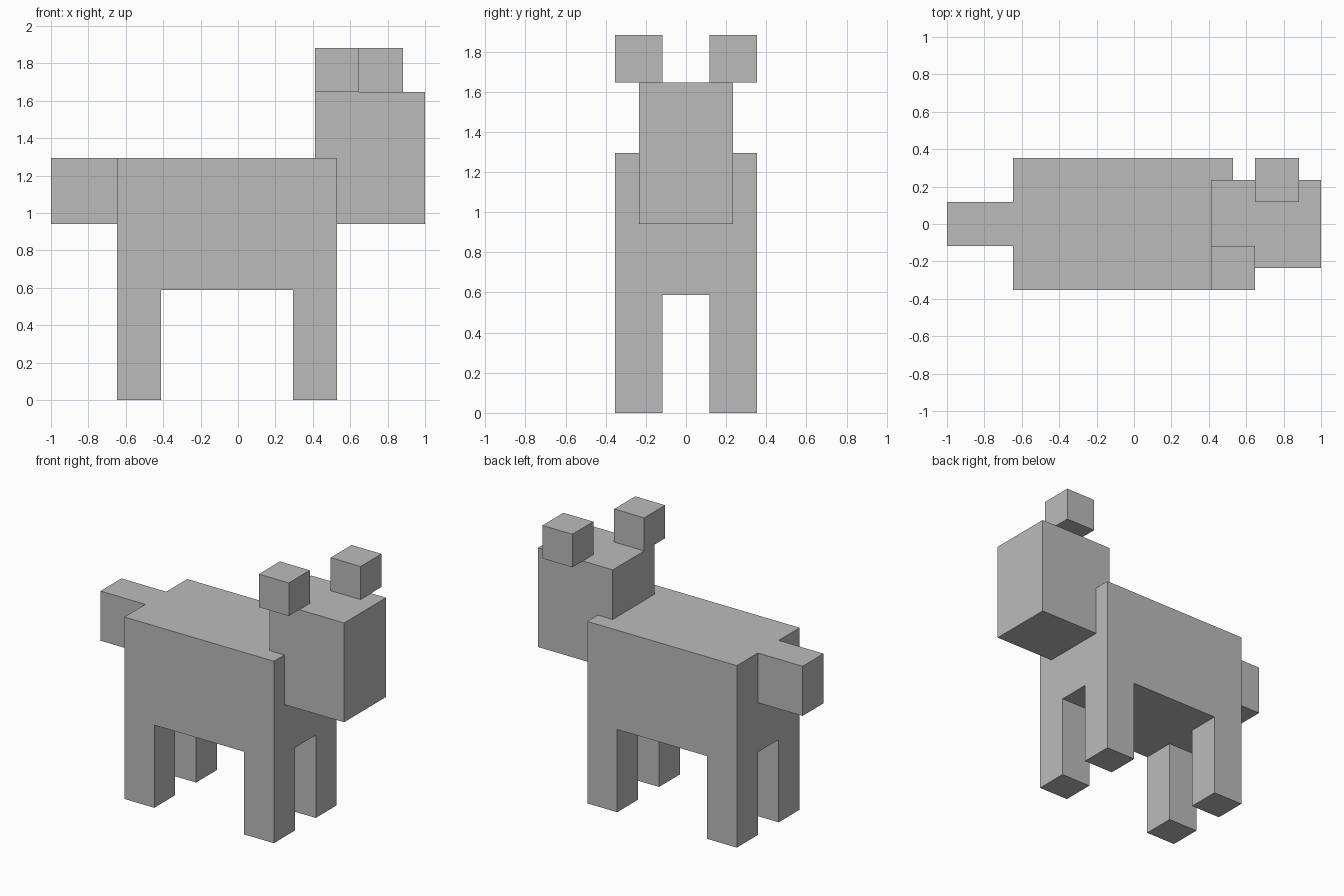
import bpy
import bmesh
from mathutils import Vector

default = bpy.data.objects.get("Cube")
if default:
    bpy.data.objects.remove(default, do_unlink=True)

U = 2 / 17  # one block unit; the animal is 17 units long

# Single grey material
grey = bpy.data.materials.new("plain_grey")
grey.use_nodes = True
colour = (0.5, 0.5, 0.5, 1.0)
grey.diffuse_color = colour
bsdf = next(n for n in grey.node_tree.nodes if n.type == 'BSDF_PRINCIPLED')
bsdf.inputs["Base Color"].default_value = colour


def box(name, low, high):
    """Flat-shaded box between two corners given in block units."""
    low, high = Vector(low) * U, Vector(high) * U
    centre, size = (low + high) / 2, high - low
    bm = bmesh.new()
    bmesh.ops.create_cube(bm, size=1)
    bmesh.ops.scale(bm, vec=size, verts=bm.verts)
    mesh = bpy.data.meshes.new(name)
    bm.to_mesh(mesh)
    bm.free()
    mesh.materials.append(grey)
    obj = bpy.data.objects.new(name, mesh)
    obj.location = centre
    bpy.context.collection.objects.link(obj)
    return obj


# Body, head and tail
box("body", (-5.5, -3, 5), (4.5, 3, 11))
box("head", (3.5, -2, 8), (8.5, 2, 14))
box("tail", (-8.5, -1, 8), (-5.5, 1, 11))

# Four legs, flush with the body corners
for side, x in (("right", -5.5), ("left", 2.5)):
    for end, y in (("front", -3), ("back", 1)):
        box(f"{end}_{side}_leg", (x, y, 0), (x + 2, y + 2, 5))

# Staggered ears, half overhanging the head
for end, x, y in (("front", 3.5, -3), ("back", 5.5, 1)):
    box(f"{end}_ear", (x, y, 14), (x + 2, y + 2, 16))
